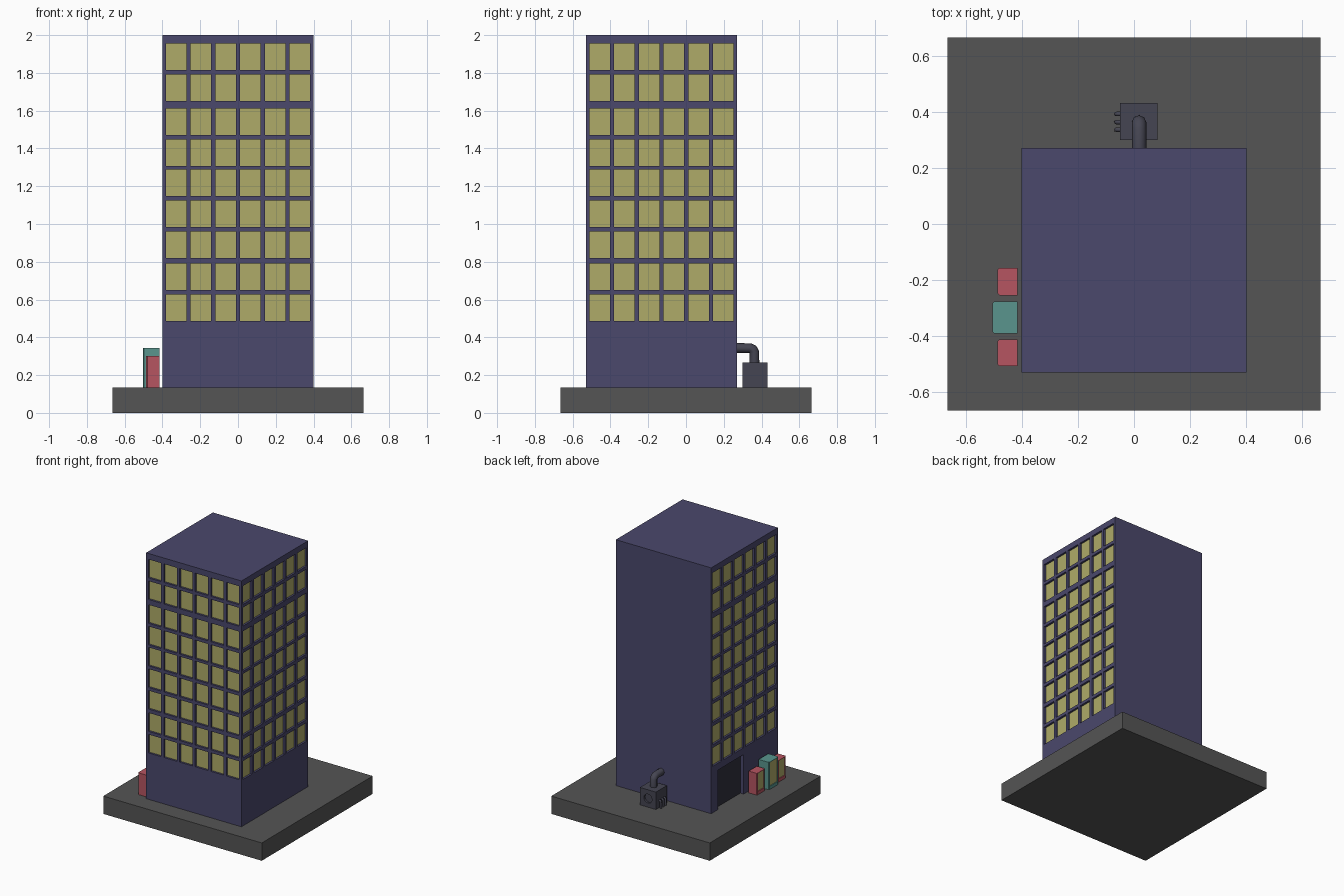
import bpy, bmesh, math
from mathutils import Matrix

if "Cube" in bpy.data.objects:
    bpy.data.objects.remove(bpy.data.objects["Cube"])


def material(name, rgb):
    m = bpy.data.materials.new(name)
    m.diffuse_color = (*rgb, 1)
    m.use_nodes = True
    m.node_tree.nodes["Principled BSDF"].inputs["Base Color"].default_value = m.diffuse_color
    return m


CONCRETE = material("concrete", (0.09, 0.09, 0.09))
WALL = material("wall", (0.069, 0.065, 0.15))
GLOW = material("window_glow", (0.43, 0.41, 0.14))
DOOR = material("door_dark", (0.03, 0.03, 0.045))
METAL = material("metal", (0.06, 0.06, 0.085))
RED = material("red", (0.47, 0.09, 0.12))
TEAL = material("teal", (0.1, 0.3, 0.27))


def add_box(bm, lo, hi):
    size = [b - a for a, b in zip(lo, hi)]
    mid = [(a + b) / 2 for a, b in zip(lo, hi)]
    m = Matrix.Translation(mid) @ Matrix.Diagonal((*size, 1))
    return bmesh.ops.create_cube(bm, size=1, matrix=m)["verts"]


def finish(bm, name, *mats):
    me = bpy.data.meshes.new(name)
    bm.to_mesh(me)
    bm.free()
    ob = bpy.data.objects.new(name, me)
    bpy.context.collection.objects.link(ob)
    for m in mats:
        me.materials.append(m)
    return ob


def boxes(name, mat, *bounds):
    bm = bmesh.new()
    for lo, hi in bounds:
        add_box(bm, lo, hi)
    return finish(bm, name, mat)


def carve(ob, cutter):
    mod = ob.modifiers.new("recess", 'BOOLEAN')
    mod.object = cutter
    mod.operation = 'DIFFERENCE'
    mod.solver = 'EXACT'
    bpy.context.view_layer.objects.active = ob
    bpy.ops.object.modifier_apply(modifier=mod.name)
    bpy.data.objects.remove(cutter)


def pipe(name, pts, radius):
    cu = bpy.data.curves.new(name, 'CURVE')
    cu.dimensions = '3D'
    cu.bevel_depth, cu.bevel_resolution, cu.use_fill_caps = radius, 2, True
    sp = cu.splines.new('POLY')
    sp.points.add(len(pts) - 1)
    for p, co in zip(sp.points, pts):
        p.co = (*co, 1)
    ob = bpy.data.objects.new(name, cu)
    bpy.context.collection.objects.link(ob)
    cu.materials.append(METAL)
    bpy.ops.object.select_all(action='DESELECT')
    ob.select_set(True)
    bpy.context.view_layer.objects.active = ob
    bpy.ops.object.convert(target='MESH')
    bpy.ops.object.shade_smooth_by_angle(angle=math.radians(50))


# Ground slab and tower block
G = 0.135
boxes("ground_slab", CONCRETE, ((-0.665, -0.665, 0), (0.665, 0.665, G)))
tower = boxes("tower", WALL, ((-0.4, -0.53, G), (0.4, 0.27, 2)))

# Window grid on front, right and left walls
ROWS = (0.487, 0.651, 0.82, 0.984, 1.148, 1.307, 1.471, 1.651, 1.815)
DEPTH = 0.016


def window_grid(name, d0, d1):
    bm = bmesh.new()
    for angle in (-90, 0, 90):
        turn = Matrix.Translation((0, -0.13, 0)) @ Matrix.Rotation(math.radians(angle), 4, 'Z')
        for z in ROWS:
            for i in range(6):
                u = (i - 2.5) * 0.131
                v = add_box(bm, (u - 0.054, -0.4 + d0, z), (u + 0.054, -0.4 + d1, z + 0.14))
                bmesh.ops.transform(bm, matrix=turn, verts=v)
    return finish(bm, name, GLOW)


cut = window_grid("window_cutter", -0.03, DEPTH)
carve(tower, cut)
window_grid("window_panes", DEPTH - 0.001, DEPTH + 0.002)

# Recessed doorway on the left wall
carve(tower, boxes("door_cutter", WALL, ((-0.45, -0.12, G - 0.05), (-0.37, 0.19, 0.435))))
boxes("door", DOOR, ((-0.372, -0.12, G), (-0.368, 0.19, 0.435)))


# Vending machines with chamfered fronts and a lit, sunken panel
def vending_machine(name, mat, x0, y0, y1, top):
    bm = bmesh.new()
    add_box(bm, (x0, y0, G), (-0.416, y1, top))
    edges = [e for e in bm.edges if all(v.co.x < x0 + 0.001 for v in e.verts)
             and abs(e.verts[0].co.z - e.verts[1].co.z) > 0.01]
    bmesh.ops.bevel(bm, geom=edges, offset=0.006, segments=1, affect='EDGES')
    front = min(bm.faces, key=lambda f: f.calc_center_median().x)
    bmesh.ops.inset_region(bm, faces=[front], thickness=0.006)
    bottom = min(v.co.z for v in front.verts)
    for v in front.verts:
        if v.co.z < bottom + 0.001:
            v.co.z += 0.02
    bmesh.ops.inset_region(bm, faces=[front], thickness=0.001, depth=-0.005)
    front.material_index = 1
    finish(bm, name, mat, GLOW)


vending_machine("red_vending_machine_back", RED, -0.486, -0.254, -0.157, 0.3)
vending_machine("teal_vending_machine", TEAL, -0.504, -0.391, -0.276, 0.343)
vending_machine("red_vending_machine_front", RED, -0.486, -0.506, -0.411, 0.3)

# Generator box with a round vent in its rear face
generator = boxes("generator", METAL, ((-0.05, 0.3, G), (0.084, 0.432, 0.267)))
bm = bmesh.new()
bmesh.ops.create_cone(bm, cap_ends=True, segments=16, radius1=0.034, radius2=0.034, depth=0.04,
                      matrix=Matrix.Translation((0.017, 0.437, 0.2)) @ Matrix.Rotation(math.pi / 2, 4, 'X'))
carve(generator, finish(bm, "vent_cutter", METAL))

# Exhaust pipe into the wall and three cables down to the slab
pipe("exhaust_pipe", [(0.018, y, z) for y, z in
                      ((0.262, 0.343), (0.338, 0.343), (0.354, 0.336), (0.362, 0.32), (0.362, 0.26))], 0.026)
for i, y in enumerate((0.336, 0.363, 0.392)):
    pipe(f"cable_{i + 1}", [(-0.045, y, 0.19), (-0.058, y, 0.19), (-0.063, y, 0.184), (-0.063, y, G)], 0.008)
